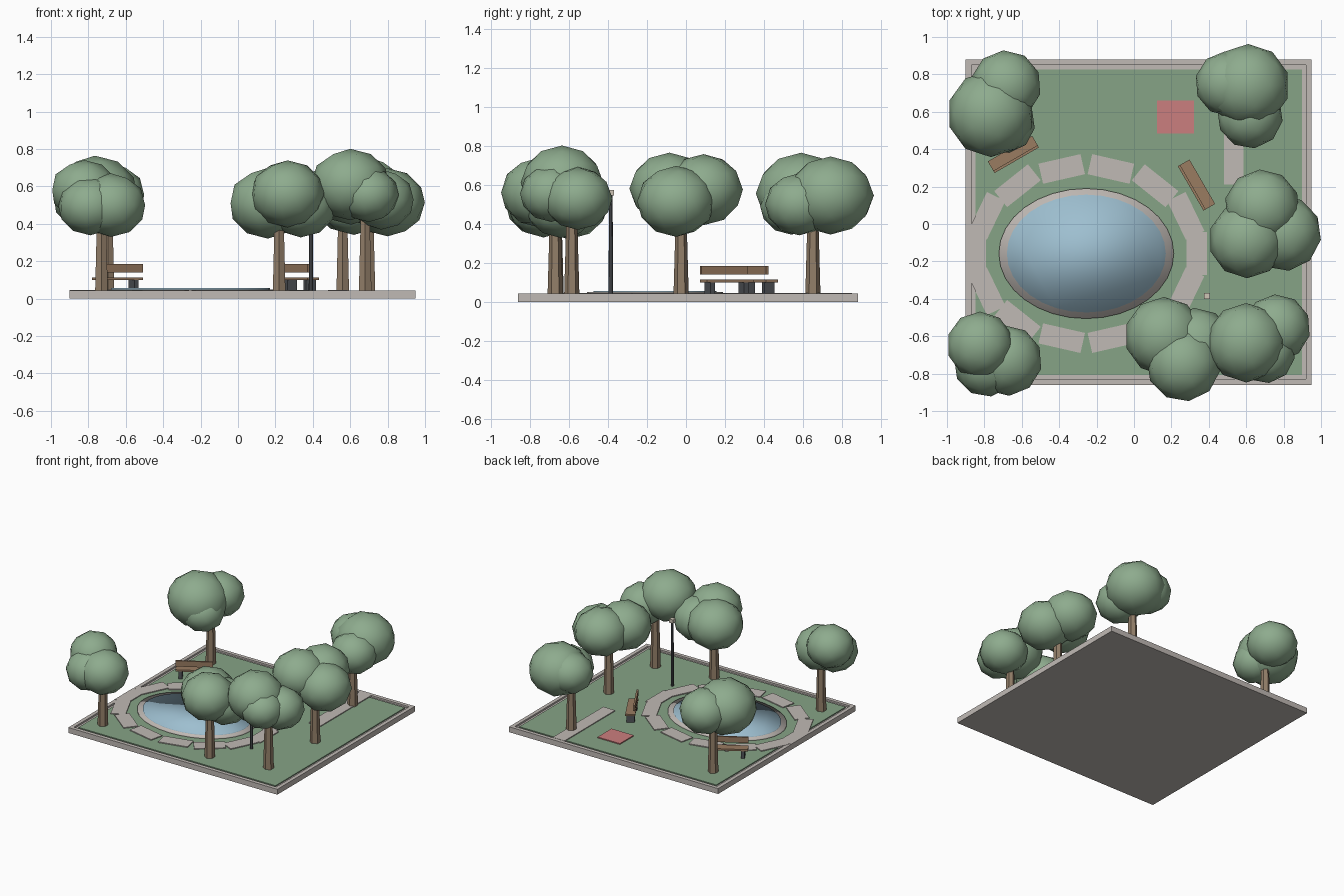
import bpy
from math import cos, sin, pi, radians
from mathutils import Matrix, Vector

cube = bpy.data.objects.get("Cube")
if cube:
    bpy.data.objects.remove(cube, do_unlink=True)


def material(name, rgb):
    m = bpy.data.materials.new(name)
    m.use_nodes = True
    color = (*rgb, 1)
    m.diffuse_color = color
    m.node_tree.nodes["Principled BSDF"].inputs["Base Color"].default_value = color
    return m


STONE = material("pale stone", (.53, .49, .46))
GRASS = material("lawn green", (.24, .37, .24))
LEAF = material("leaf green", (.27, .41, .27))
BARK = material("bark brown", (.29, .21, .14))
WOOD = material("bench wood", (.32, .2, .12))
WATER = material("water blue", (.34, .52, .63))
METAL = material("dark metal", (.08, .085, .095))
RED = material("soft red", (.6, .21, .21))
GLOW = material("lamp cream", (.62, .56, .47))


def finish(name, mat):
    ob = bpy.context.object
    ob.name = name
    ob.data.materials.append(mat)
    return ob


def box(name, mat, x0, x1, y0, y1, z0, z1, place=None):
    """Box between limits, optionally moved by a matrix."""
    bpy.ops.mesh.primitive_cube_add(size=1)
    ob = finish(name, mat)
    fit = (Matrix.Translation(((x0 + x1) / 2, (y0 + y1) / 2, (z0 + z1) / 2))
           @ Matrix.Diagonal((x1 - x0, y1 - y0, z1 - z0, 1)))
    ob.data.transform(fit)
    if place:
        ob.matrix_world = place
    return ob


def turned(x, y, angle):
    return Matrix.Translation((x, y, 0)) @ Matrix.Rotation(angle, 4, "Z")


def disc(name, mat, x, y, rx, ry, z0, z1):
    """Low elliptical drum, softly shaded."""
    bpy.ops.mesh.primitive_cylinder_add(vertices=32, radius=1, depth=1,
                                        location=(x, y, (z0 + z1) / 2))
    ob = finish(name, mat)
    ob.data.transform(Matrix.Diagonal((rx, ry, z1 - z0, 1)))
    bpy.ops.object.shade_smooth()


def post(name, mat, x, y, r0, r1, z0, z1, sides):
    bpy.ops.mesh.primitive_cone_add(vertices=sides, radius1=r0, radius2=r1, depth=z1 - z0,
                                    location=(x, y, (z0 + z1) / 2))
    return finish(name, mat)


# Ground slab, kerb and lawn
L, R, F, B = -.90, .95, -.86, .88
K = .03
box("ground_slab", STONE, L, R, F, B, 0, .03)
box("kerb_front", STONE, L, R, F, F + K, .03, .043)
box("kerb_back", STONE, L, R, B - K, B, .03, .043)
box("kerb_left_edge", STONE, L, L + K, F + K, B - K, .03, .043)
box("kerb_right_edge", STONE, R - K, R, F + K, B - K, .03, .043)
G = .053
box("lawn", GRASS, L + G, R - G, F + G, B - G, .03, .038)

# Pond with rim
PX, PY = -.255, -.158
disc("pond_rim", STONE, PX, PY, .468, .348, .03, .05)
disc("pond_water", WATER, PX, PY, .425, .315, .04, .056)

# Ring of paving stones around the pond
COUNT = 14
for i in range(COUNT):
    a = 2 * pi * i / COUNT
    place = turned(PX + .59 * cos(a), PY + .464 * sin(a), a)
    box("paving_stone", STONE, -.055, .055, -.115, .115, .03, .045, place)

# Path and picnic blanket
box("path", STONE, .48, .585, .21, .85, .03, .045)
box("picnic_blanket", RED, .123, .32, .485, .66, .037, .046)


# Benches, backs turned to the pond
def bench(x, y, angle):
    place = turned(x, y, radians(angle))
    box("bench_seat", WOOD, -.137, .137, -.036, .036, .1, .114, place)
    box("bench_back", WOOD, -.137, .137, -.036, -.022, .14, .185, place)
    for s in (-.1, .1):
        box("bench_leg", METAL, s - .013, s + .013, -.03, .03, .036, .1, place)


bench(-.645, .372, 30)
bench(.334, .208, -60)

# Lamp
post("lamp_post", METAL, .39, -.385, .012, .009, .036, .55, 8)
box("lamp_head", GLOW, .373, .407, -.402, -.368, .545, .574)


# Trees: tapered trunk and three overlapping leaf crowns (x, y, z, radius)
def tree(x, y, crowns):
    post("tree_trunk", BARK, x, y, .039, .026, .036, .5, 6)
    for i, (cx, cy, cz, r) in enumerate(crowns):
        bpy.ops.mesh.primitive_ico_sphere_add(subdivisions=2, radius=r * 1.01,
                                              location=(cx, cy, cz))
        ob = finish("tree_crown", LEAF)
        ob.data.transform(Matrix.Diagonal((1, 1, .9, 1)) @ Matrix.Rotation(i * .7, 4, "Z"))
        bpy.ops.object.shade_smooth()


tree(-.695, .65, [(-.765, .59, .555, .23), (-.685, .74, .555, .187), (-.69, .54, .49, .16)])
tree(.56, .65, [(.61, .74, .545, .22), (.5, .75, .55, .172), (.62, .58, .5, .175)])
tree(.70, -.025, [(.605, -.085, .58, .203), (.685, .09, .575, .2), (.80, -.05, .515, .2)])
tree(.68, -.585, [(.6, -.635, .61, .21), (.765, -.555, .53, .177), (.70, -.69, .555, .16)])
tree(.22, -.67, [(.16, -.6, .51, .208), (.335, -.64, .5, .19), (.265, -.75, .56, .197)])
tree(-.73, -.665, [(-.823, -.647, .58, .177), (-.68, -.73, .5, .187), (-.79, -.75, .495, .172)])
